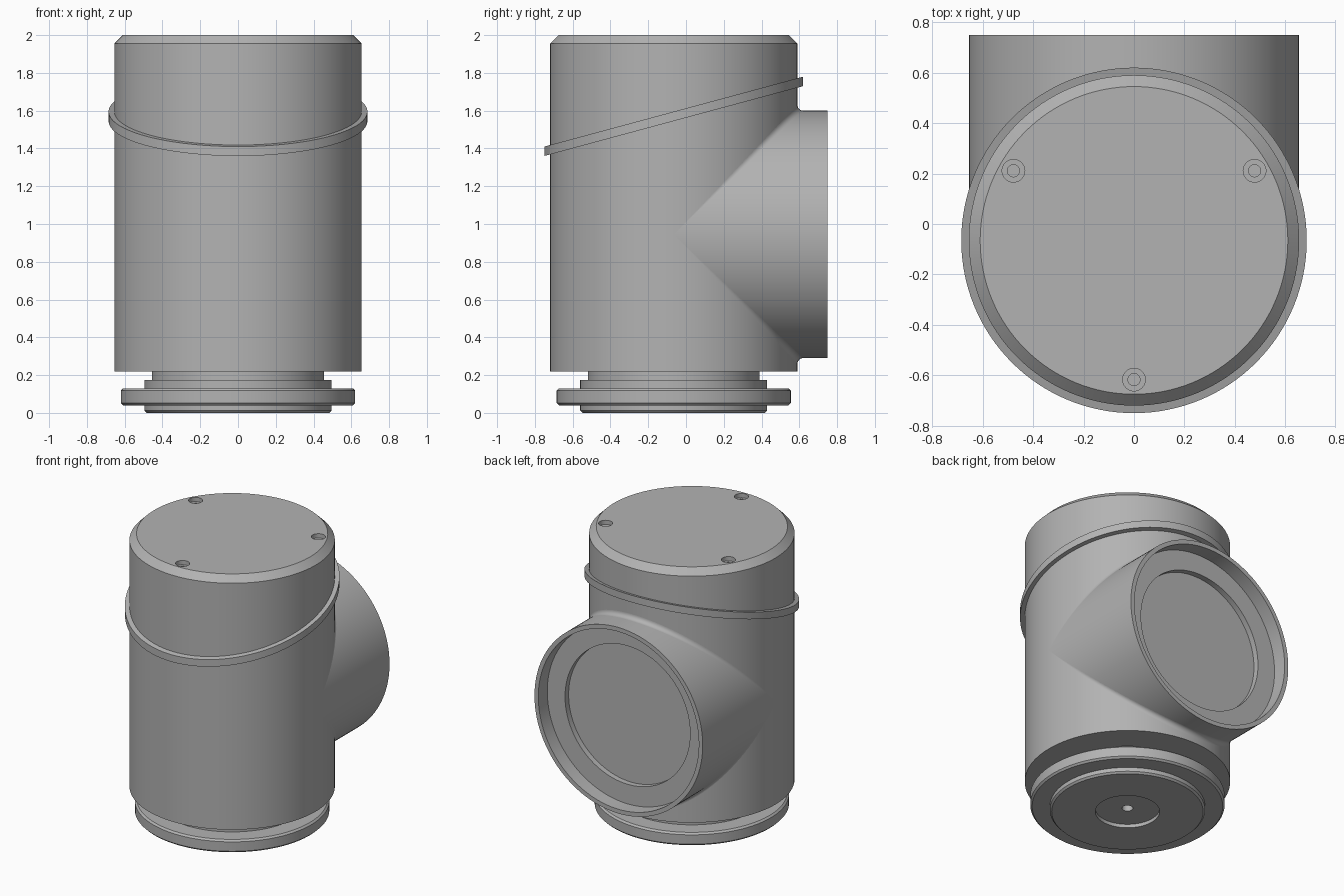
import bpy, bmesh, math
from mathutils import Vector, Matrix

if "Cube" in bpy.data.objects:
    bpy.data.objects.remove(bpy.data.objects["Cube"], do_unlink=True)

R = 0.655          # shared radius of body and side pipe
YC = -0.065        # body axis
PIPE_Z = 0.945     # pipe axis height
SEG = 128

grey = bpy.data.materials.new("plain grey")
grey.diffuse_color = (0.45, 0.45, 0.45, 1)
grey.use_nodes = True
grey.node_tree.nodes["Principled BSDF"].inputs["Base Color"].default_value = (0.45, 0.45, 0.45, 1)


def finish(name, bm, matrix=None):
    bmesh.ops.remove_doubles(bm, verts=bm.verts, dist=1e-5)
    if matrix:
        bm.transform(matrix)
    bmesh.ops.recalc_face_normals(bm, faces=bm.faces)
    mesh = bpy.data.meshes.new(name)
    bm.to_mesh(mesh)
    bm.free()
    mesh.materials.append(grey)
    ob = bpy.data.objects.new(name, mesh)
    bpy.context.collection.objects.link(ob)
    return ob


def lathe(name, profile, matrix, seg=SEG, closed=False):
    """Turn a (radius, height) profile around z."""
    bm = bmesh.new()
    verts = [bm.verts.new((r, 0, z)) for r, z in profile]
    pairs = list(zip(verts, verts[1:]))
    if closed:
        pairs.append((verts[-1], verts[0]))
    edges = [bm.edges.new(p) for p in pairs]
    bmesh.ops.spin(bm, geom=verts + edges, axis=(0, 0, 1), cent=(0, 0, 0),
                   angle=math.tau, steps=seg, use_merge=False)
    return finish(name, bm, matrix)


def smooth(ob):
    bpy.ops.object.select_all(action="DESELECT")
    ob.select_set(True)
    bpy.context.view_layer.objects.active = ob
    bpy.ops.object.shade_smooth_by_angle(angle=math.radians(28))


on_axis = Matrix.Translation((0, YC, 0))
parts = []

# Main body with chamfered top
body = lathe("body", [(0, 0.22), (R, 0.22), (R, 1.955), (0.61, 2), (0, 2)], on_axis)
parts.append(body)

# Three stepped screw holes in the lid
for i in range(3):
    a = math.radians(-90 + 120 * i)
    spot = Matrix.Translation((0.552 * math.cos(a), YC + 0.552 * math.sin(a), 2))
    cutter = lathe("hole_cutter", [(0, -0.06), (0.024, -0.06), (0.024, -0.03),
                                   (0.045, -0.03), (0.045, 0.02), (0, 0.02)], spot, 32)
    cut = body.modifiers.new("screw hole", "BOOLEAN")
    cut.operation = "DIFFERENCE"
    cut.solver = "EXACT"
    cut.object = cutter
    bpy.context.view_layer.objects.active = body
    bpy.ops.object.modifier_apply(modifier=cut.name)
    bpy.data.objects.remove(cutter, do_unlink=True)

# Stepped base with central recess and bore
parts.append(lathe("base", [
    (0, 0.2), (0.035, 0.2), (0.035, 0.025), (0.205, 0.025), (0.205, 0),
    (0.483, 0), (0.495, 0.012), (0.495, 0.04), (0.608, 0.04), (0.62, 0.052),
    (0.62, 0.118), (0.608, 0.13), (0.495, 0.13), (0.495, 0.175),
    (0.455, 0.175), (0.455, 0.23)], on_axis))

# Side pipe toward the back, with a stepped cup in its end
END = 0.75 - YC
turn = Matrix.Translation((0, YC, PIPE_Z)) @ Matrix.Rotation(-math.pi / 2, 4, "X")
parts.append(lathe("side_pipe", [
    (0, 0), (R, 0), (R, END), (0.625, END), (0.625, END - 0.1),
    (0.487, END - 0.1), (0.487, END - 0.14), (0, END - 0.14)], turn))

# Fillet where pipe meets body: a ball rolled along the joint
F, ARC, STEPS = 0.03, 6, 64
bm = bmesh.new()
for side in (1, -1):
    rows = []
    for i in range(STEPS + 1):
        t = math.radians(-88 + 176 * i / STEPS)
        c = Vector((math.sin(t), math.cos(t), side * math.cos(t))) * (R + F)
        k = R / (R + F)
        to_pipe = Vector((c.x * k, c.y, c.z * k)) - c
        to_body = Vector((c.x * k, c.y * k, c.z)) - c
        rows.append([bm.verts.new(c + to_pipe.lerp(to_body, j / ARC).normalized() * F)
                     for j in range(ARC + 1)])
    for a, b in zip(rows, rows[1:]):
        for j in range(ARC):
            quad = (a[j], a[j + 1], b[j + 1], b[j])
            bm.faces.new(quad if side > 0 else quad[::-1])
fillet = finish("joint_fillet", bm, Matrix.Translation((0, YC, PIPE_Z)))
# Keep the open strip facing away from the body
if sum(p.normal.y for p in fillet.data.polygons) < 0:
    fillet.data.flip_normals()
parts.append(fillet)

# Slanted band: a flat ring sheared upward toward the back
shear = Matrix.Identity(4)
shear[2][1] = 0.27
parts.append(lathe("slanted_band", [(0.64, -0.025), (0.685, -0.025), (0.685, 0.025), (0.64, 0.025)],
                   Matrix.Translation((0, YC, 1.57)) @ shear, closed=True))

for ob in parts:
    smooth(ob)
